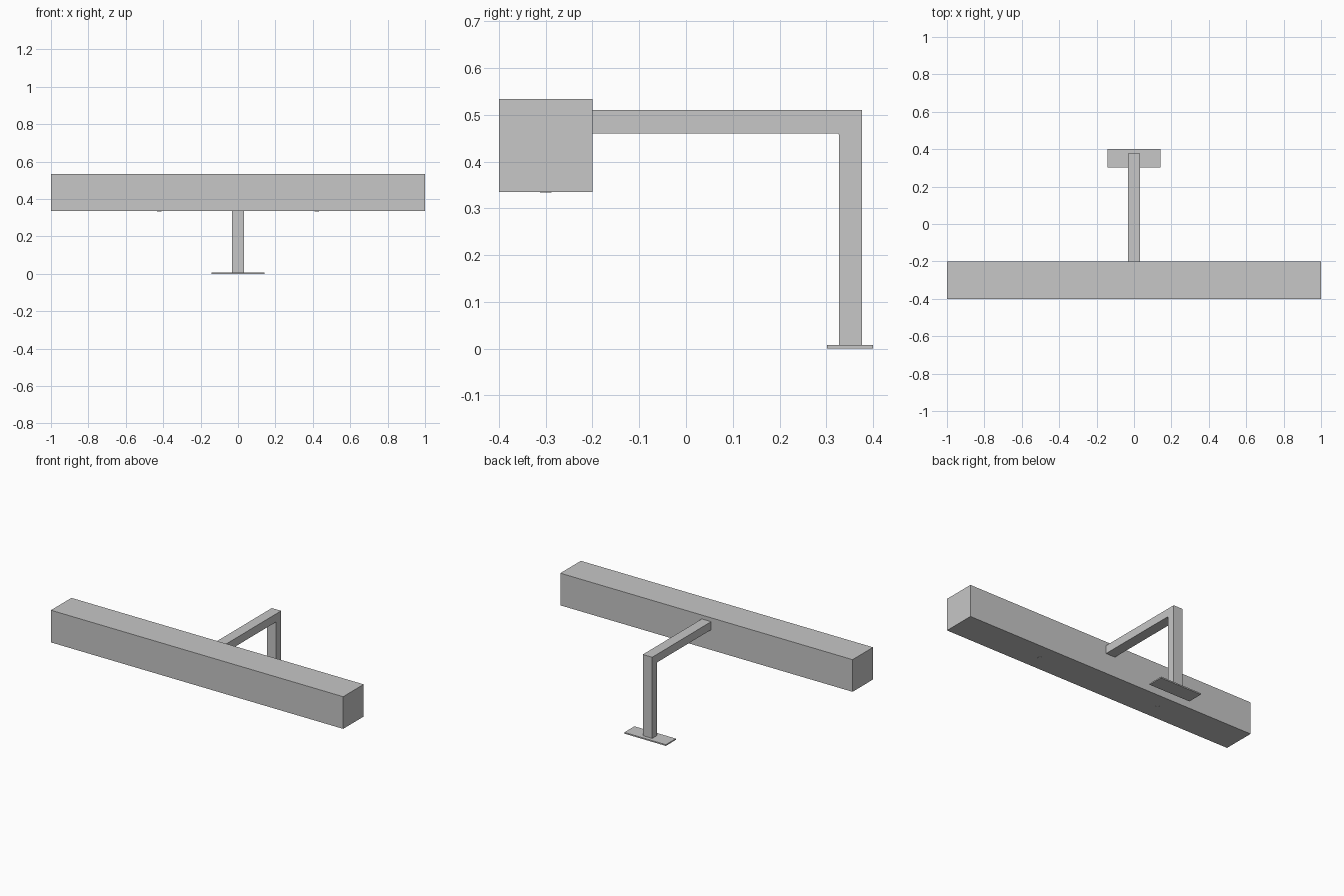
import bpy, bmesh, math

if "Cube" in bpy.data.objects:
    bpy.data.objects.remove(bpy.data.objects["Cube"])

grey = bpy.data.materials.new("light grey")
grey.diffuse_color = (0.57, 0.57, 0.57, 1)
grey.use_nodes = True
grey.node_tree.nodes["Principled BSDF"].inputs["Base Color"].default_value = grey.diffuse_color


def finish(name, bm):
    bmesh.ops.recalc_face_normals(bm, faces=bm.faces)
    mesh = bpy.data.meshes.new(name)
    bm.to_mesh(mesh)
    bm.free()
    obj = bpy.data.objects.new(name, mesh)
    bpy.context.collection.objects.link(obj)
    mesh.materials.append(grey)
    return obj


def box(name, lo, hi):
    bm = bmesh.new()
    bmesh.ops.create_cube(bm, size=1)
    for v in bm.verts:
        v.co = [(a + b) / 2 + c * (b - a) for a, b, c in zip(lo, hi, v.co)]
    return finish(name, bm)


# Long square beam and floor plate
box("beam", (-1, -0.4, 0.335), (1, -0.2, 0.534))
box("base_plate", (-0.142, 0.302, 0), (0.142, 0.4, 0.008))

# Bent arm: L profile with a small inner fillet, extruded across x
r = 0.004
profile = [(-0.2, 0.46)]
for i in range(5):
    a = math.radians(90 - 90 * i / 4)
    profile.append((0.327 - r + r * math.cos(a), 0.46 - r + r * math.sin(a)))
profile += [(0.327, 0.008), (0.376, 0.008), (0.376, 0.51), (-0.2, 0.51)]
bm = bmesh.new()
face = bm.faces.new([bm.verts.new((-0.032, y, z)) for y, z in profile])
out = bmesh.ops.extrude_face_region(bm, geom=[face])
bmesh.ops.translate(bm, vec=(0.064, 0, 0),
                    verts=[g for g in out["geom"] if isinstance(g, bmesh.types.BMVert)])
finish("bent_arm", bm)

# Two small discs under the beam
for side, x in (("left", -0.42), ("right", 0.42)):
    bm = bmesh.new()
    bmesh.ops.create_cone(bm, cap_ends=True, segments=24, radius1=0.012,
                          radius2=0.012, depth=0.003)
    bmesh.ops.translate(bm, vec=(x, -0.3, 0.3352), verts=bm.verts)
    finish(side + "_underside_disc", bm)
